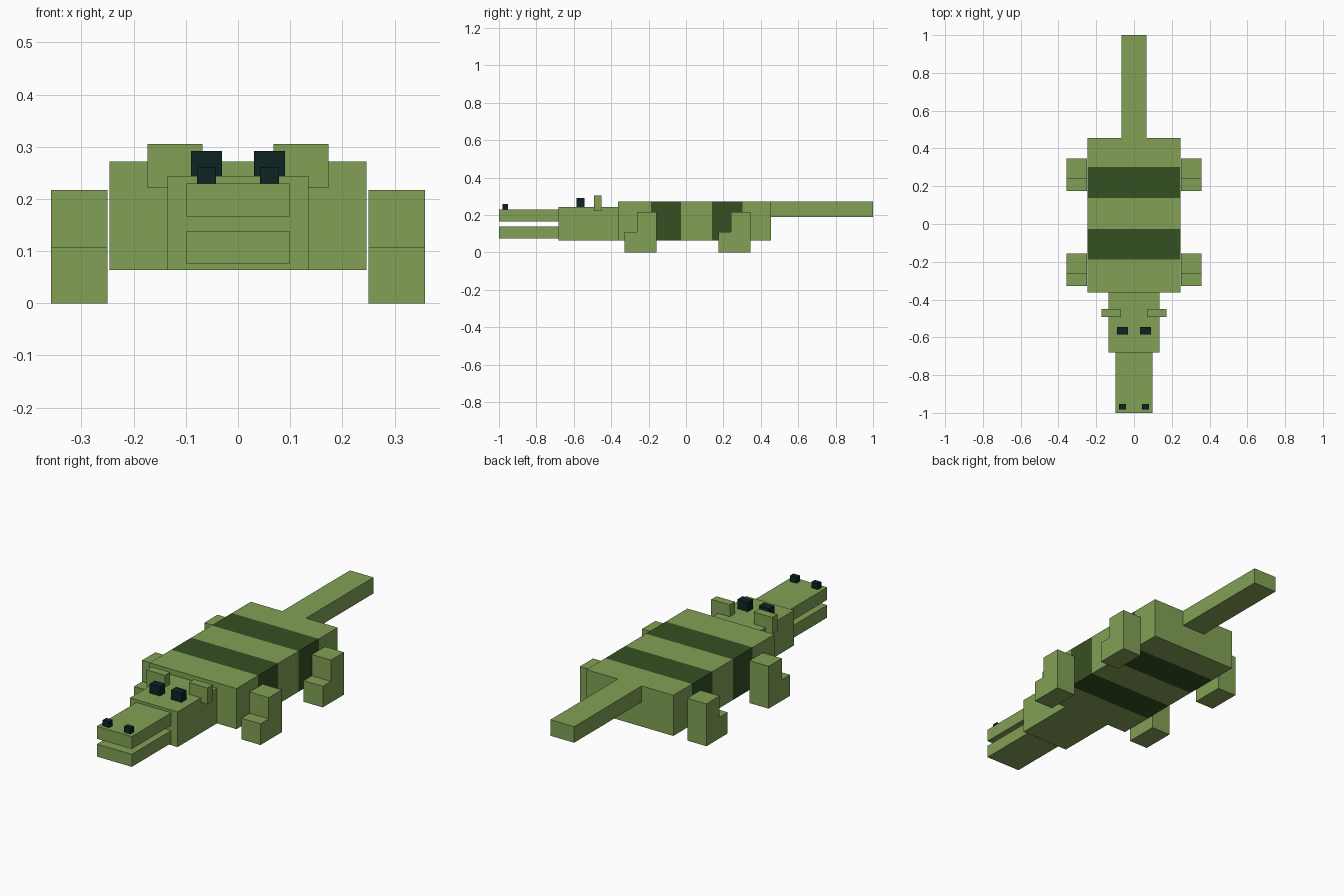
import bpy
import bmesh
from mathutils import Matrix, Vector

if "Cube" in bpy.data.objects:
    bpy.data.objects.remove(bpy.data.objects["Cube"])


def material(name, rgb):
    m = bpy.data.materials.new(name)
    m.diffuse_color = (*rgb, 1.0)
    m.use_nodes = True
    m.node_tree.nodes["Principled BSDF"].inputs["Base Color"].default_value = m.diffuse_color
    return m


GREEN = material("leaf green", (0.223, 0.352, 0.089))
DARK = material("dark green stripe", (0.036, 0.080, 0.016))
BLACK = material("blackish teal", (0.004, 0.017, 0.017))


def box(name, x, y, z, mat, cuts=()):
    """Box from (min, max) ranges; y cuts make bands, every odd band is dark."""
    lo, hi = Vector((x[0], y[0], z[0])), Vector((x[1], y[1], z[1]))
    bm = bmesh.new()
    bmesh.ops.create_cube(bm, size=1, matrix=Matrix.Translation((lo + hi) / 2)
                          @ Matrix.Diagonal((*(hi - lo), 1)))
    for c in cuts:
        bmesh.ops.bisect_plane(bm, geom=bm.verts[:] + bm.edges[:] + bm.faces[:],
                               plane_co=(0, c, 0), plane_no=(0, 1, 0))
    for f in bm.faces:
        f.material_index = sum(f.calc_center_median().y > c for c in cuts) % 2
    me = bpy.data.meshes.new(name)
    bm.to_mesh(me)
    bm.free()
    me.materials.append(mat)
    if cuts:
        me.materials.append(DARK)
    ob = bpy.data.objects.new(name, me)
    bpy.context.collection.objects.link(ob)
    return ob


def pair(name, x, y, z, mat):
    """The same box on both sides of the centre line."""
    box("left_" + name, x, y, z, mat)
    box("right_" + name, (-x[1], -x[0]), y, z, mat)


# Body with two dark bands running all the way round
box("body", (-0.246, 0.246), (-0.363, 0.454), (0.064, 0.272), GREEN,
    cuts=(-0.188, -0.027, 0.138, 0.302))

# Tail, head and open jaws
box("tail", (-0.067, 0.067), (0.454, 1.0), (0.190, 0.272), GREEN)
box("head", (-0.135, 0.135), (-0.681, -0.363), (0.064, 0.244), GREEN)
box("upper_jaw", (-0.099, 0.099), (-1.0, -0.681), (0.166, 0.230), GREEN)
box("lower_jaw", (-0.099, 0.099), (-1.0, -0.681), (0.075, 0.139), GREEN)

# Ears, eyes and nostrils
pair("ear", (0.068, 0.173), (-0.493, -0.451), (0.221, 0.305), GREEN)
pair("eye", (0.031, 0.090), (-0.586, -0.544), (0.244, 0.292), BLACK)
pair("nostril", (0.042, 0.079), (-0.981, -0.953), (0.230, 0.260), BLACK)

# Legs: upper block at the back of a longer foot
for label, front in (("front", -0.329), ("back", 0.174)):
    back = front + 0.172
    pair(label + "_upper_leg", (0.250, 0.358), (front + 0.066, back), (0.108, 0.217), GREEN)
    pair(label + "_foot", (0.250, 0.358), (front, back), (0.0, 0.108), GREEN)
